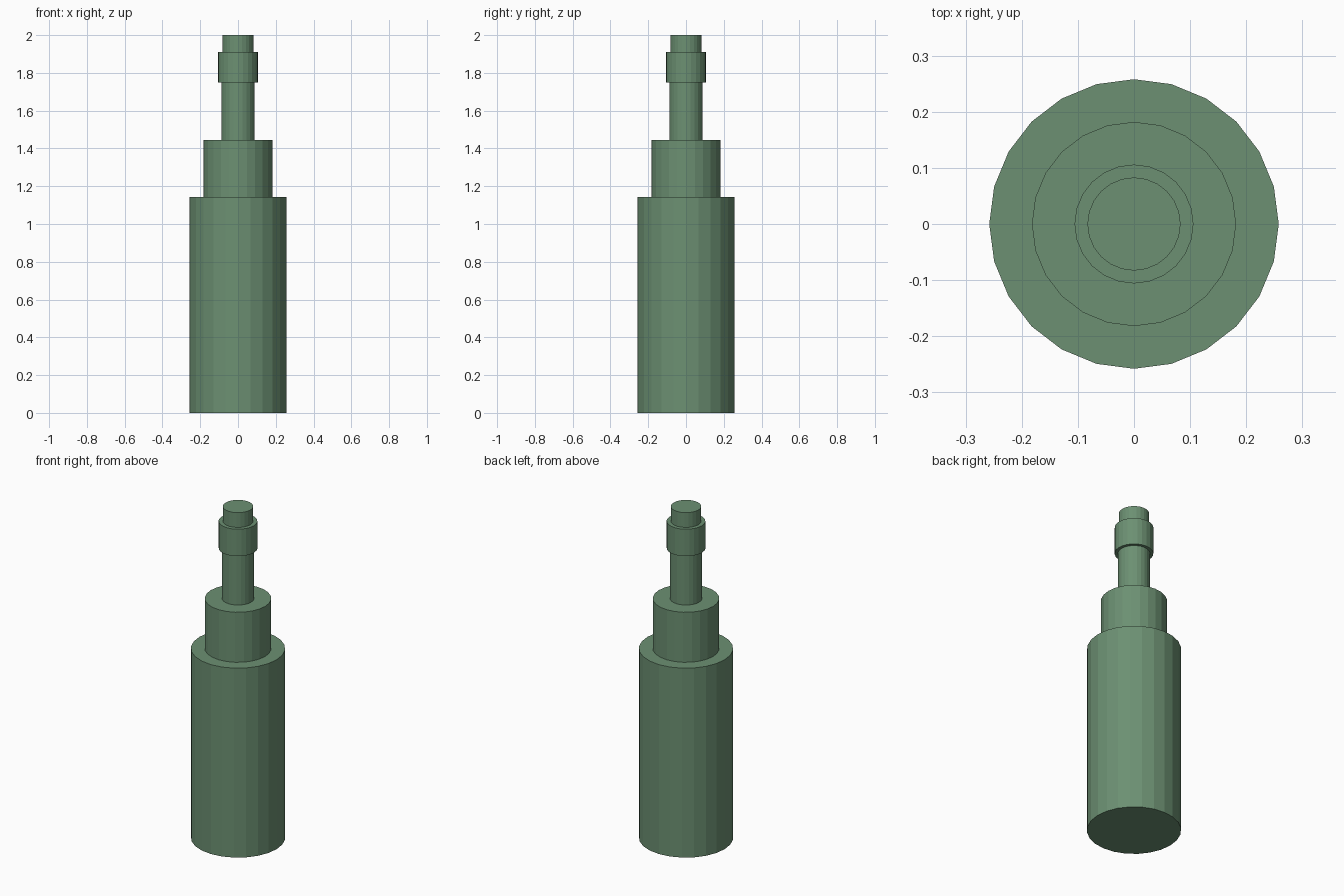
import bpy

if "Cube" in bpy.data.objects:
    bpy.data.objects.remove(bpy.data.objects["Cube"])

SIDES = 24

green = bpy.data.materials.new("bottle_green")
green.diffuse_color = (0.15, 0.28, 0.17, 1)
green.use_nodes = True
green.node_tree.nodes["Principled BSDF"].inputs["Base Color"].default_value = green.diffuse_color


def cylinder(name, radius, bottom, top):
    bpy.ops.mesh.primitive_cylinder_add(
        vertices=SIDES, radius=radius, depth=top - bottom,
        location=(0, 0, (bottom + top) / 2))
    part = bpy.context.object
    part.name = name
    part.data.materials.append(green)
    return part


# Stacked flat-shaded cylinders: name, radius, bottom, top
for spec in (
    ("body", 0.258, 0.0, 1.143),
    ("shoulder", 0.182, 1.143, 1.445),
    ("neck", 0.088, 1.445, 1.748),
    ("collar", 0.106, 1.748, 1.911),
    ("cork", 0.083, 1.911, 2.0),
):
    cylinder(*spec)
